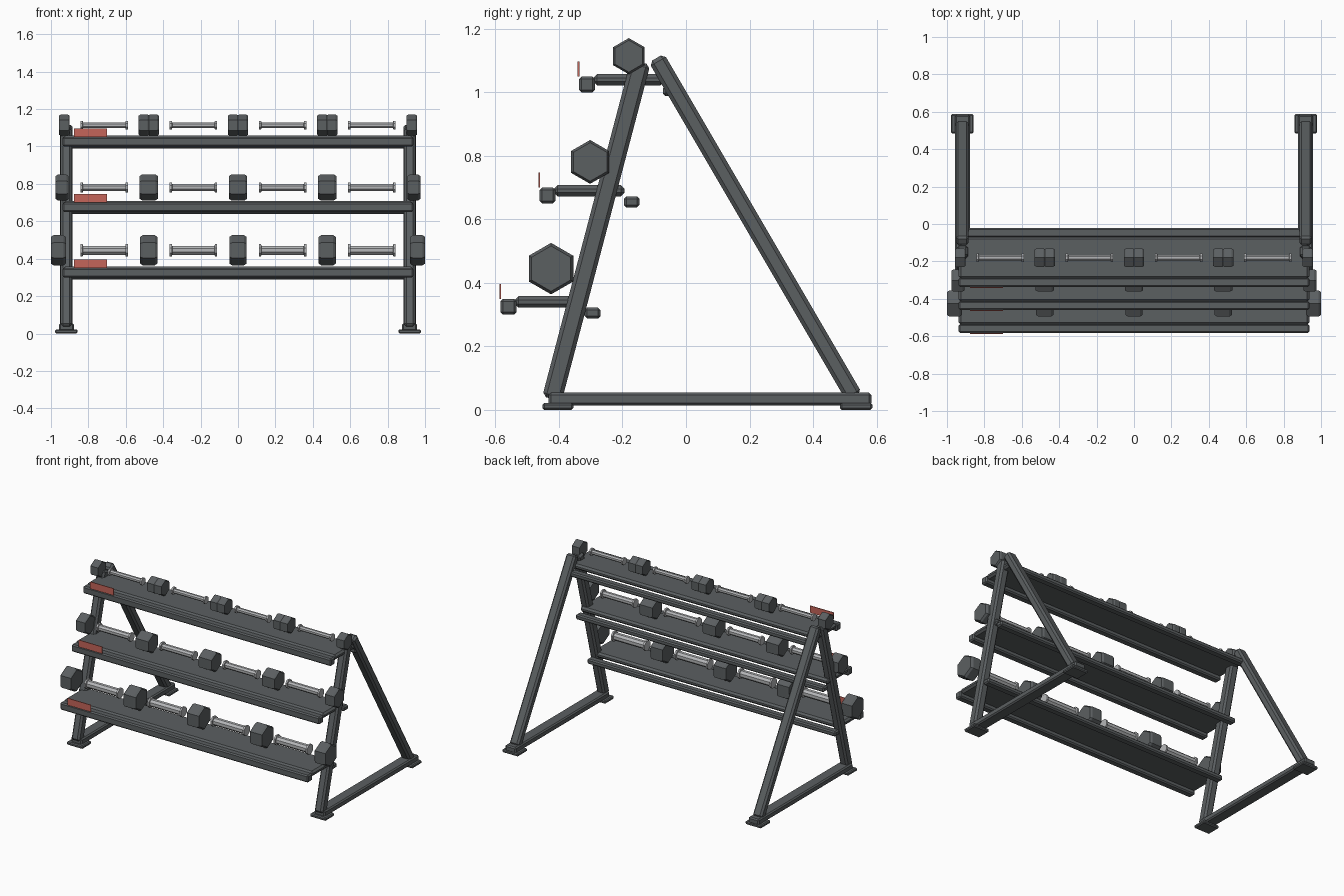
import bpy, bmesh, math
from mathutils import Vector, Matrix

cube = bpy.data.objects.get("Cube")
if cube:
    bpy.data.objects.remove(cube, do_unlink=True)


def material(name, color):
    m = bpy.data.materials.new(name)
    m.use_nodes = True
    m.diffuse_color = (*color, 1)
    m.node_tree.nodes["Principled BSDF"].inputs["Base Color"].default_value = (*color, 1)
    return m


STEEL = material("dark grey steel", (0.105, 0.115, 0.12))
CHROME = material("light grey metal", (0.46, 0.47, 0.48))
RED = material("red label", (0.56, 0.13, 0.10))


def finish(name, bm, mat):
    bmesh.ops.recalc_face_normals(bm, faces=bm.faces)
    mesh = bpy.data.meshes.new(name)
    bm.to_mesh(mesh)
    bm.free()
    mesh.materials.append(mat)
    obj = bpy.data.objects.new(name, mesh)
    bpy.context.collection.objects.link(obj)
    return obj


def box(name, x, y, z, mat=STEEL, bevel=0.008):
    """Chamfered box from (min, max) ranges."""
    bm = bmesh.new()
    bmesh.ops.create_cube(bm, size=1)
    for v in bm.verts:
        v.co = [lo + (c + 0.5) * (hi - lo) for c, (lo, hi) in zip(v.co, (x, y, z))]
    if bevel:
        bmesh.ops.bevel(bm, geom=bm.edges[:], offset=bevel, segments=1, affect='EDGES')
    return finish(name, bm, mat)


def beam(name, x, start, end, width, depth):
    """Chamfered tube leaning in the side plane between two (y, z) points."""
    a, b = Vector((x, *start)), Vector((x, *end))
    along = b - a
    obj = box(name, (-width / 2, width / 2), (-depth / 2, depth / 2),
              (-along.length / 2, along.length / 2), bevel=0.012)
    tilt = Matrix.Rotation(math.atan2(-along.y, along.z), 4, 'X')
    obj.data.transform(Matrix.Translation((a + b) / 2) @ tilt)
    return obj


def turned(name, center, profile, sides, phase, mat):
    """Faceted solid around the x axis from (x, radius) pairs."""
    bm = bmesh.new()
    rings = []
    for px, r in profile:
        angles = [phase + math.tau * i / sides for i in range(sides)]
        rings.append([bm.verts.new(Vector(center) + Vector((px, r * math.cos(t), r * math.sin(t))))
                      for t in angles])
    for r0, r1 in zip(rings, rings[1:]):
        for i in range(sides):
            j = (i + 1) % sides
            bm.faces.new((r0[i], r0[j], r1[j], r1[i]))
    bm.faces.new(rings[0])
    bm.faces.new(rings[-1])
    return finish(name, bm, mat)


# A-shaped end frames
for side, s in (("left", 1), ("right", -1)):
    x = 0.918 * s
    beam(f"{side}_front_leg", x, (-0.422, 0.035), (-0.143, 1.095), 0.06, 0.063)
    beam(f"{side}_rear_leg", x, (0.53, 0.04), (-0.093, 1.108), 0.068, 0.055)
    box(f"{side}_base_rail", (x - 0.04, x + 0.04), (-0.433, 0.584), (0.014, 0.055))
    for end, y in (("front", (-0.452, -0.355)), ("rear", (0.485, 0.587))):
        box(f"{side}_{end}_foot", (x - 0.06, x + 0.06), y, (0, 0.022), bevel=0.006)

# Tiers: front edge y, base z, dumbbell y and z, head radius, half thickness,
# head offset, handle radius
tiers = {
    "lower": (-0.584, 0.30, -0.425, 0.445, 0.081, 0.040, 0.2445, 0.026),
    "middle": (-0.461, 0.65, -0.302, 0.781, 0.069, 0.035, 0.225, 0.021),
    "upper": (-0.337, 1.0, -0.180, 1.114, 0.057, 0.029, 0.2135, 0.016),
}
SPAN = (-0.937, 0.937)
for tier, (y, z, dy, dz, radius, half, offset, grip) in tiers.items():
    # Shelf tray with front and rear edge rails
    box(f"{tier}_shelf_plate", SPAN, (y + 0.045, y + 0.268), (z + 0.022, z + 0.058), bevel=0.012)
    box(f"{tier}_shelf_front_rail", SPAN, (y, y + 0.05), (z, z + 0.05))
    box(f"{tier}_shelf_rear_rail", SPAN, (y + 0.265, y + 0.315), (z - 0.012, z + 0.022))
    box(f"{tier}_shelf_label", (-0.877, -0.70), (y - 0.004, y + 0.001),
        (z + 0.05, z + 0.097), RED, 0)

    # Dumbbells: ribbed-end grip and two hexagonal heads
    flange = grip + 0.009
    grip_profile = [(-0.127, flange), (-0.115, flange), (-0.113, grip),
                    (0.113, grip), (0.115, flange), (0.127, flange)]
    cham = 0.35 * half
    head_profile = [(-half, radius * 0.88), (cham - half, radius),
                    (half - cham, radius), (half, radius * 0.88)]
    for n in range(4):
        x = (n - 1.5) * 0.477
        turned(f"{tier}_dumbbell_{n + 1}_grip", (x, dy, dz), grip_profile, 8, math.pi / 8, CHROME)
        for end, s in (("left", 1), ("right", -1)):
            turned(f"{tier}_dumbbell_{n + 1}_{end}_head", (x + s * offset, dy, dz),
                   head_profile, 6, math.pi / 2, STEEL)
